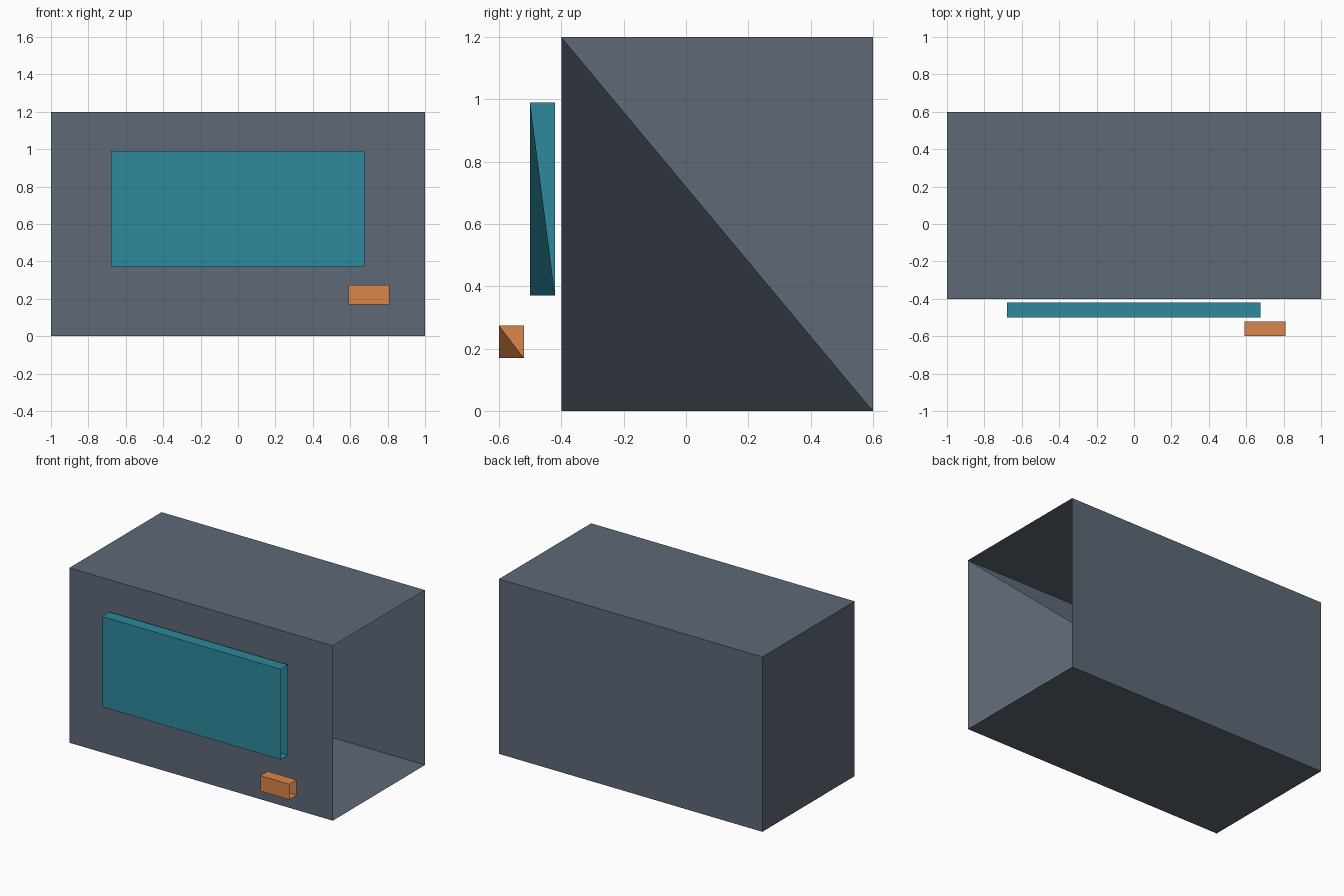
import bpy

if "Cube" in bpy.data.objects:
    bpy.data.objects.remove(bpy.data.objects["Cube"])


def open_box(name, lo, hi, color):
    """Thin-walled box whose right side is open, with a slanted inner web."""
    (x0, y0, z0), (x1, y1, z1) = lo, hi
    verts = [(x, y, z) for z in (z0, z1)
             for x, y in ((x0, y0), (x1, y0), (x1, y1), (x0, y1))]
    faces = [
        (0, 3, 2, 1),  # bottom
        (4, 5, 6, 7),  # top
        (0, 1, 5, 4),  # front
        (2, 3, 7, 6),  # back
        (3, 0, 4, 7),  # left
        (1, 3, 5),     # inner web, a triangle when seen from the right
    ]
    mesh = bpy.data.meshes.new(name)
    mesh.from_pydata(verts, [], faces)
    mat = bpy.data.materials.new(name + "_color")
    mat.diffuse_color = (*color, 1)
    mat.use_nodes = True
    mat.node_tree.nodes["Principled BSDF"].inputs["Base Color"].default_value = mat.diffuse_color
    mesh.materials.append(mat)
    obj = bpy.data.objects.new(name, mesh)
    bpy.context.collection.objects.link(obj)
    return obj


# Main housing
open_box("housing", (-1, -0.4, 0), (1, 0.6, 1.2), (0.11, 0.14, 0.18))
# Large front panel, floating just ahead of the housing
open_box("screen", (-0.68, -0.5, 0.37), (0.675, -0.42, 0.99), (0.026, 0.25, 0.33))
# Small block at the lower right
open_box("button", (0.59, -0.6, 0.17), (0.81, -0.52, 0.275), (0.69, 0.24, 0.07))
